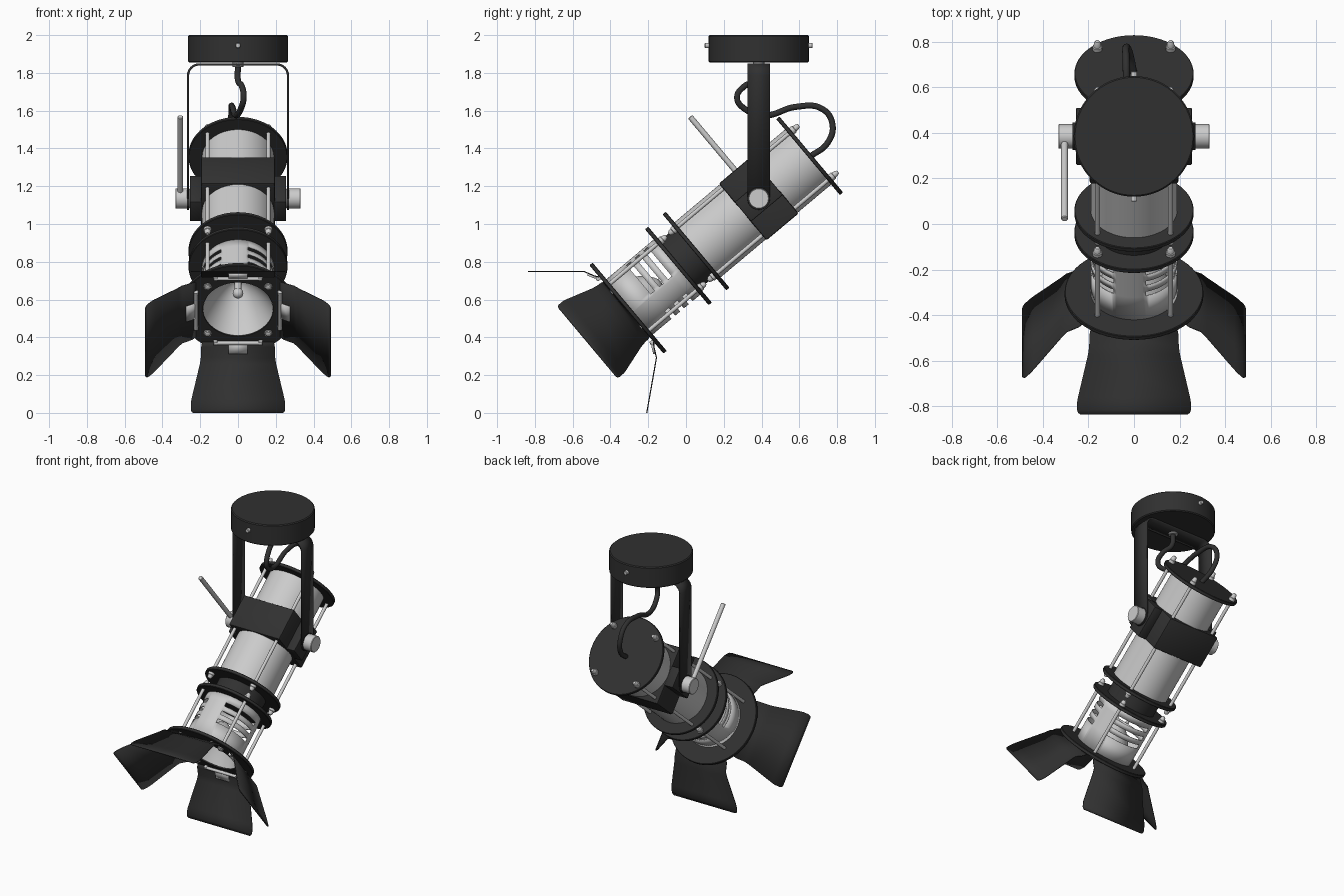
import bpy, bmesh, math
from mathutils import Matrix, Vector

if "Cube" in bpy.data.objects:
    bpy.data.objects.remove(bpy.data.objects["Cube"])

dark = bpy.data.materials.new("dark_metal")
dark.diffuse_color = (0.03, 0.03, 0.03, 1)
dark.use_nodes = True
dark.node_tree.nodes["Principled BSDF"].inputs["Base Color"].default_value = dark.diffuse_color
PIVOT = Vector((0, 0.385, 1.135))
# Lamp frame: local x = x, local y = lamp "up", local z = forward along the beam
LAMP = Matrix.Translation(PIVOT) @ Matrix.Rotation(math.radians(130), 4, 'X')
I4 = Matrix.Identity(4)


def finish(name, bm, M, mat=None, smooth=True):
    bmesh.ops.remove_doubles(bm, verts=bm.verts[:], dist=1e-5)
    bmesh.ops.recalc_face_normals(bm, faces=bm.faces[:])
    me = bpy.data.meshes.new(name)
    bm.to_mesh(me)
    bm.free()
    ob = bpy.data.objects.new(name, me)
    bpy.context.collection.objects.link(ob)
    ob.matrix_world = M
    if mat:
        me.materials.append(mat)
    if smooth:
        bpy.ops.object.select_all(action='DESELECT')
        ob.select_set(True)
        bpy.context.view_layer.objects.active = ob
        bpy.ops.object.shade_smooth_by_angle(angle=math.radians(35))
    return ob


def lathe(name, prof, M, mat=None, n=64):
    """Spin a (radius, height) profile around local z."""
    bm = bmesh.new()
    vs = [bm.verts.new((r, 0, z)) for r, z in prof]
    es = [bm.edges.new(p) for p in zip(vs, vs[1:])]
    bmesh.ops.spin(bm, geom=vs + es, cent=(0, 0, 0), axis=(0, 0, 1),
                   angle=2 * math.pi, steps=n)
    return finish(name, bm, M, mat)


def disk(name, r, z0, z1, M, mat=None, n=64, b=0.003):
    return lathe(name, [(0, z0), (r - b, z0), (r, z0 + b), (r, z1 - b), (r - b, z1), (0, z1)], M, mat, n)


def rod(name, p, q, r, M, mat=None, n=16, b=0.003):
    p, q = Vector(p), Vector(q)
    R = (q - p).to_track_quat('Z', 'Y').to_matrix().to_4x4()
    return disk(name, r, 0, (q - p).length, M @ Matrix.Translation(p) @ R, mat, n, b)


def box(name, c, size, M, mat=None, bevel=0.006):
    bm = bmesh.new()
    bmesh.ops.create_cube(bm, size=1, matrix=Matrix.Translation(c) @ Matrix.Diagonal((*size, 1)))
    bmesh.ops.bevel(bm, geom=bm.edges[:], offset=bevel, segments=2, affect='EDGES', profile=0.5)
    return finish(name, bm, M, mat)


def sheet(name, rows, M, mat, thick):
    """Skin rows of points, then give the sheet thickness."""
    bm = bmesh.new()
    vr = [[bm.verts.new(p) for p in row] for row in rows]
    for a, b in zip(vr, vr[1:]):
        for i in range(len(a) - 1):
            bm.faces.new((a[i], a[i + 1], b[i + 1], b[i]))
    ob = finish(name, bm, M, mat)
    m = ob.modifiers.new("thickness", 'SOLIDIFY')
    m.thickness, m.offset = thick, 0
    return ob


# Ceiling canopy with screws and cord gland
disk("canopy", 0.265, 1.855, 2.0, Matrix.Translation((0, 0.385, 0)), dark, b=0.006)
for s in (-1, 1):
    rod("canopy_screw", (0, 0.385 + s * 0.255, 1.945), (0, 0.385 + s * 0.286, 1.945), 0.014, I4)
disk("cord_gland", 0.03, 1.83, 1.857, Matrix.Translation((0, 0.385, 0)), None, 24)

# Yoke: a bent strap hung under the canopy
half = [(0.265, 1.135), (0.265, 1.785)] + [
    (0.205 + 0.06 * math.cos(a), 1.785 + 0.06 * math.sin(a))
    for a in (math.radians(d) for d in range(15, 91, 15))]
path = half + [(-x, z) for x, z in reversed(half)]
sheet("yoke_strap", [[(x, 0.325, z), (x, 0.445, z)] for x, z in path], I4, dark, 0.012)
for s in (-1, 1):
    at = lambda x: (s * x, PIVOT.y, PIVOT.z)
    rod("yoke_end", at(0.259), at(0.271), 0.06, I4, dark, 32, 0.001)
    rod("pivot_knob", at(0.255), at(0.332), 0.054, I4, None, 32)
    box("clamp_side_block", (s * 0.222, 0, 0), (0.066, 0.135, 0.22), LAMP, dark)
rod("tilt_handle", (-0.305, 0, 0), (-0.305, 0.565, 0), 0.015, LAMP)

# Clamp box around the body
box("clamp_box", (0, 0, 0), (0.39, 0.392, 0.222), LAMP, dark, 0.01)

# Rear housing, plates and neck
disk("rear_housing", 0.19, -0.35, 0.435, LAMP)
disk("neck", 0.165, 0.43, 0.56, LAMP, dark)
for nm, z in (("rear_plate", -0.352), ("middle_plate_rear", 0.433), ("middle_plate_front", 0.555)):
    disk(nm, 0.262, z - 0.011, z + 0.011, LAMP, dark)
lathe("front_plate", [(0.186, 0.892), (0.302, 0.892), (0.305, 0.895), (0.305, 0.911),
                      (0.302, 0.914), (0.186, 0.914), (0.186, 0.892)], LAMP, dark)

# Tie rods with domed nuts
def nut(name, x, y, z, s, h=0.05):
    prof = [(0, 0), (0.021, 0), (0.021, h * .35), (0.017, h * .4), (0.015, h * .75), (0.009, h * .95), (0, h)]
    lathe(name, [(r, s * k) for r, k in prof], LAMP @ Matrix.Translation((x, y, z)), None, 16)

for x in (-0.161, 0.161):
    for y in (-0.161, 0.161):
        rod("rear_tie_rod", (x, y, -0.35), (x, y, 0.435), 0.011, LAMP)
        rod("front_tie_rod", (x, y, 0.55), (x, y, 0.9), 0.011, LAMP)
        nut("rear_nut", x, y, -0.363, -1)
        nut("middle_nut_rear", x, y, 0.444, 1, 0.042)
        nut("middle_nut_front", x, y, 0.544, -1, 0.042)
        nut("front_nut", x, y, 0.914, 1, 0.018)

# Front barrel with three groups of curved vent slots
zs = [0.56, 0.617, 0.643, 0.677, 0.703, 0.737, 0.763, 0.905]
N = 90
bm = bmesh.new()
grid = [[bm.verts.new((0.188 * math.sin(2 * math.pi * i / N), 0.188 * math.cos(2 * math.pi * i / N), z))
         for i in range(N)] for z in zs]
for j in range(len(zs) - 1):
    for i in range(N):
        ang = (i + 0.5) * 360 / N
        slot = j % 2 == 1 and any(abs((ang - c + 180) % 360 - 180) < 40 for c in (57, 177, 292))
        if not slot:
            k = (i + 1) % N
            bm.faces.new((grid[j][i], grid[j][k], grid[j + 1][k], grid[j + 1][i]))
barrel = finish("front_barrel", bm, LAMP)
m = barrel.modifiers.new("thickness", 'SOLIDIFY')
m.thickness, m.offset = 0.006, 0

# Reflector bowl and bulb
lathe("reflector", [(0.184 * t, 0.68 + 0.225 * t ** 1.7) for t in
                    (0, .1, .2, .3, .4, .5, .6, .7, .8, .9, 1)], LAMP)
lathe("bulb", [(0.018, 0.68), (0.018, 0.76)] + [
    (0.028 * math.cos(math.radians(a)), 0.78 + 0.028 * math.sin(math.radians(a)))
    for a in range(-45, 91, 15)], LAMP, None, 24)

# Four barn door flaps, each with hinge pin, pin holders and bracket
prof = [(0.225, 0.915, 0.19), (0.245, 0.93, 0.195), (0.297, 0.956, 0.197), (0.32, 0.983, 0.202),
        (0.44, 1.126, 0.246), (0.455, 1.144, 0.25), (0.477, 1.17, 0.25), (0.485, 1.179, 0.246),
        (0.489, 1.184, 0.236)]
for k in range(4):
    M = LAMP @ Matrix.Rotation(k * math.pi / 2, 4, 'Z')
    sheet("barn_door_flap", [[(-w, r, f), (w, r, f)] for r, f, w in prof], M, dark, 0.006)
    rod("hinge_pin", (-0.13, 0.222, 0.926), (0.13, 0.222, 0.926), 0.01, M)
    for x in (-0.12, 0.12):
        box("hinge_holder", (x, 0.222, 0.92), (0.022, 0.024, 0.026), M, None, 0.003)
    sheet("hinge_bracket", [[(-0.05, r, f), (0.05, r, f)] for r, f in
                            ((0.218, 0.918), (0.243, 0.936), (0.275, 0.952))], M, None, 0.012)

# Power cord from canopy to rear plate
cu = bpy.data.curves.new("power_cord", 'CURVE')
cu.dimensions, cu.bevel_depth, cu.bevel_resolution, cu.resolution_u = '3D', 0.016, 3, 8
pts = [(0, .385, 1.84), (0, .37, 1.76), (.02, .31, 1.73), (.03, .27, 1.67), (.015, .31, 1.61), (-.01, .42, 1.575),
       (-.03, .58, 1.62), (-.035, .72, 1.61), (-.035, .775, 1.53), (-.02, .75, 1.43), (0, .655, 1.355)]
sp = cu.splines.new('BEZIER')
sp.bezier_points.add(len(pts) - 1)
for b, p in zip(sp.bezier_points, pts):
    b.co = p
    b.handle_left_type = b.handle_right_type = 'AUTO'
cu.materials.append(dark)
bpy.context.collection.objects.link(bpy.data.objects.new("power_cord", cu))
